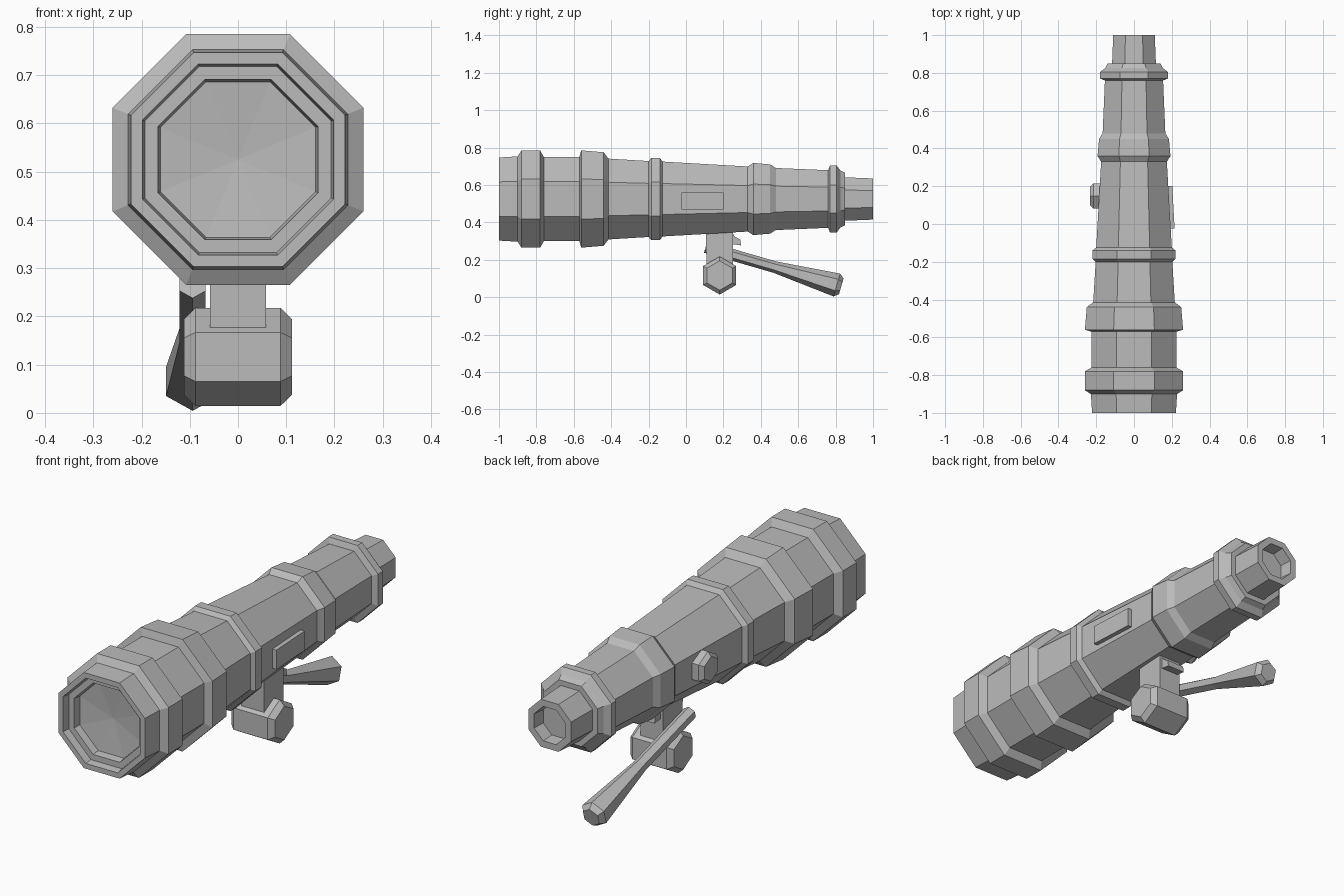
import bpy, bmesh, math
from mathutils import Vector

cube = bpy.data.objects.get("Cube")
if cube:
    bpy.data.objects.remove(cube, do_unlink=True)

grey = bpy.data.materials.new("plain grey")
grey.use_nodes = True
COLOUR = (0.5, 0.5, 0.5, 1)
grey.diffuse_color = COLOUR
grey.node_tree.nodes["Principled BSDF"].inputs["Base Color"].default_value = COLOUR


def finish(name, bm):
    bmesh.ops.recalc_face_normals(bm, faces=bm.faces)
    mesh = bpy.data.meshes.new(name)
    bm.to_mesh(mesh)
    bm.free()
    mesh.materials.append(grey)
    obj = bpy.data.objects.new(name, mesh)
    bpy.context.scene.collection.objects.link(obj)
    return obj


def loft(name, rings, sides, origin, axis, side, phase):
    """Skin polygon rings (distance, flat-to-centre radius) along an axis."""
    bm = bmesh.new()
    origin, axis, u = Vector(origin), Vector(axis).normalized(), Vector(side)
    v = axis.cross(u)
    loops = []
    for t, apothem in rings:
        r = apothem / math.cos(math.pi / sides)
        loop = []
        for i in range(sides):
            a = math.radians(phase) + math.tau * i / sides
            loop.append(bm.verts.new(origin + axis * t + r * (u * math.cos(a) + v * math.sin(a))))
        loops.append(loop)
    for a, b in zip(loops, loops[1:]):
        for i in range(sides):
            j = (i + 1) % sides
            bm.faces.new((a[i], a[j], b[j], b[i]))
    bm.faces.new(loops[0])
    bm.faces.new(loops[-1])
    return finish(name, bm)


def extrude_x(name, profile, x0, x1):
    """Extrude a (y, z) outline between two x positions."""
    bm = bmesh.new()
    face = bm.faces.new([bm.verts.new((x0, y, z)) for y, z in profile])
    out = bmesh.ops.extrude_face_region(bm, geom=[face])
    moved = [g for g in out["geom"] if isinstance(g, bmesh.types.BMVert)]
    bmesh.ops.translate(bm, verts=moved, vec=(x1 - x0, 0, 0))
    return finish(name, bm)


AXIS_Z = 0.525
X, Y = (1, 0, 0), (0, 1, 0)

# Tube: stepped front recess, collars and tapers, hollow eyepiece
tube = [
    (-0.93, 0.161), (-0.965, 0.166), (-0.965, 0.193), (-1, 0.198),
    (-1, 0.222), (-0.9, 0.228), (-0.88, 0.26), (-0.78, 0.26), (-0.76, 0.225),
    (-0.57, 0.225), (-0.56, 0.26), (-0.44, 0.25), (-0.415, 0.216),
    (-0.2, 0.203), (-0.185, 0.22), (-0.14, 0.22), (-0.125, 0.2),
    (0.33, 0.174), (0.36, 0.193), (0.45, 0.185), (0.48, 0.166),
    (0.76, 0.154), (0.77, 0.18), (0.805, 0.18), (0.825, 0.153),
    (0.85, 0.14), (0.85, 0.116), (1, 0.11), (1, 0.08), (0.94, 0.075),
]
scope = loft("scope_tube", tube, 8, (0, 0, AXIS_Z), Y, X, 22.5)

# Lens: fan of triangles over the front recess
bm = bmesh.new()
bm.from_mesh(scope.data)
lens = min((f for f in bm.faces if len(f.verts) == 8), key=lambda f: f.calc_center_median().y)
hub = bmesh.ops.poke(bm, faces=[lens])["verts"][0]
hub.co.y += 0.015
bm.to_mesh(scope.data)
bm.free()

# Mount: post, rear catch and chamfered hexagonal clamp
extrude_x("mount_post", [(0.11, 0.17), (0.25, 0.17), (0.25, 0.38), (0.105, 0.38)], -0.058, 0.058)
extrude_x("rear_catch", [(0.24, 0.36), (0.26, 0.325), (0.29, 0.308), (0.295, 0.277), (0.24, 0.285)],
          -0.045, 0.045)
clamp = [(-0.112, 0.068), (-0.088, 0.088), (0.088, 0.088), (0.112, 0.068)]
loft("clamp_block", clamp, 6, (0, 0.18, 0.116), X, Y, 90)

# Handle: slim shaft that flares to a blunt grip
handle = [(0, 0.027), (0.385, 0.027), (0.73, 0.055), (0.755, 0.038)]
loft("handle", handle, 6, (-0.094, 0.105, 0.268), (0, 1, -0.289), X, 90)

# Side knob on the right
knob = [(0, 0.066), (0.05, 0.066), (0.068, 0.05)]
loft("side_knob", knob, 6, (-0.165, 0.148, AXIS_Z), (-1, 0, 0), Y, 90)

# Side plate on the left, leaning with the taper
plate = extrude_x("side_plate", [(-0.025, 0.47), (0.2, 0.47), (0.2, 0.56), (-0.025, 0.56)], 0.17, 0.215)
for vert in plate.data.vertices:
    vert.co.x -= 0.055 * (vert.co.y + 0.025)
